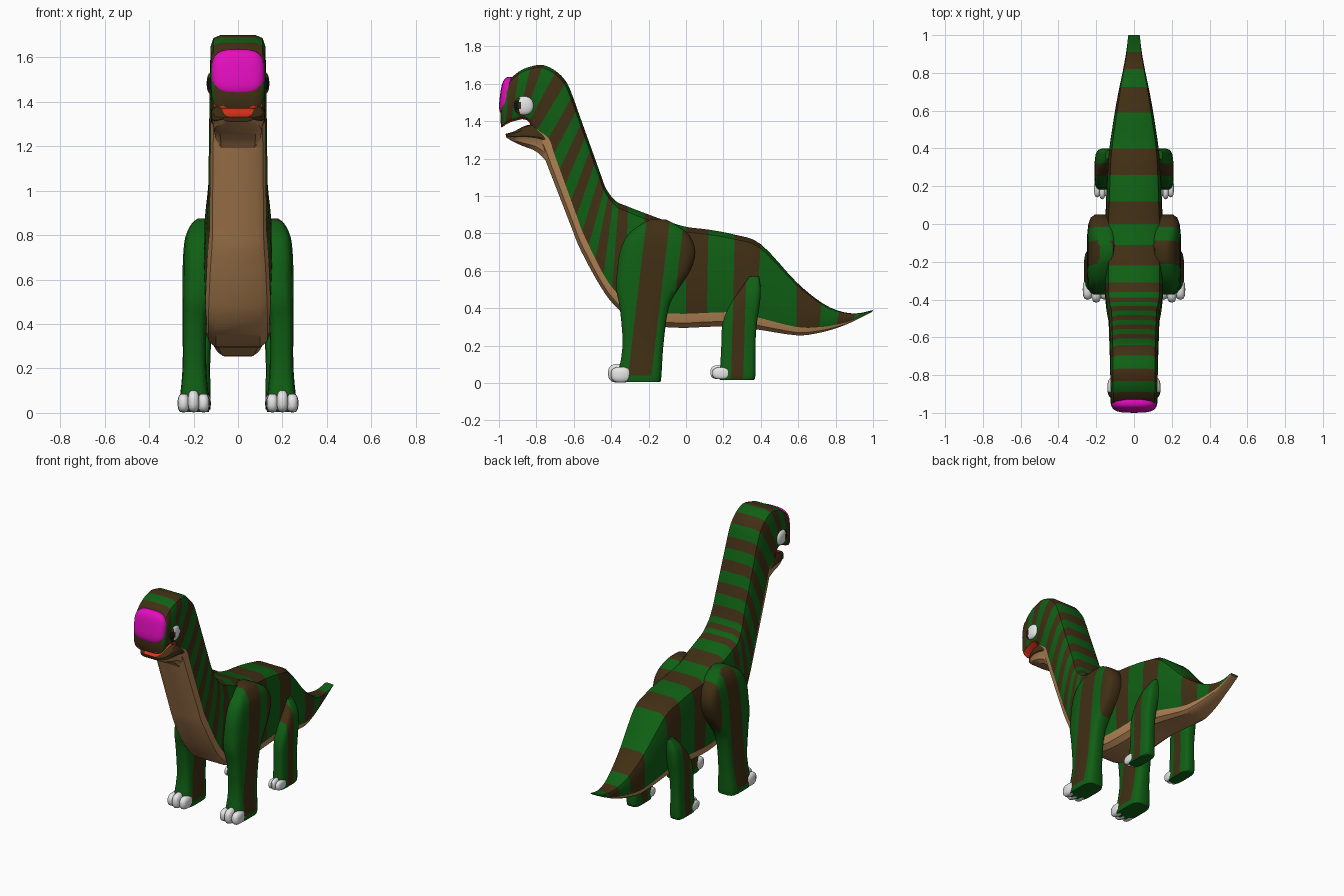
import bpy, bmesh, math
from mathutils import Vector

if "Cube" in bpy.data.objects:
    bpy.data.objects.remove(bpy.data.objects["Cube"])

COLOURS = [("green", (0.005, 0.115, 0.007)), ("dark_brown", (0.052, 0.028, 0.007)),
           ("belly_tan", (0.45, 0.23, 0.09)), ("magenta", (0.78, 0.004, 0.52)),
           ("claw_white", (0.8, 0.8, 0.8)), ("mouth_red", (0.8, 0.035, 0.01)),
           ("pupil_black", (0.005, 0.005, 0.005))]
MATS = []
for n, c in COLOURS:
    m = bpy.data.materials.new(n)
    m.diffuse_color = (*c, 1)
    m.use_nodes = True
    m.node_tree.nodes["Principled BSDF"].inputs["Base Color"].default_value = m.diffuse_color
    MATS.append(m)
GREEN, BROWN, TAN, PINK, WHITE, RED, BLACK = range(7)


def finish(bm, name, angle=35):
    bmesh.ops.recalc_face_normals(bm, faces=bm.faces)
    me = bpy.data.meshes.new(name)
    bm.to_mesh(me)
    bm.free()
    ob = bpy.data.objects.new(name, me)
    for m in MATS:
        me.materials.append(m)
    bpy.context.collection.objects.link(ob)
    bpy.context.view_layer.objects.active = ob
    ob.select_set(True)
    bpy.ops.object.shade_smooth_by_angle(angle=math.radians(angle))
    ob.select_set(False)
    return ob


def loft(rings, colour):
    """Skin a list of point rings; colour(i, j) picks the material."""
    bm = bmesh.new()
    vs = [[bm.verts.new(p) for p in r] for r in rings]
    n = len(rings[0])
    for i in range(len(vs) - 1):
        for j in range(n):
            k = (j + 1) % n
            f = bm.faces.new((vs[i][j], vs[i][k], vs[i + 1][k], vs[i + 1][j]))
            f.material_index = colour(i, j)
    for i in (0, len(vs) - 1):
        bm.faces.new(vs[i]).material_index = colour(min(i, len(vs) - 2), 2)
    return bm


def spline(rows, sub):
    """Catmull-Rom through tuples of numbers."""
    out = []
    for i in range(len(rows) - 1):
        p = [rows[max(0, min(len(rows) - 1, i + k))] for k in (-1, 0, 1, 2)]
        for s in range(sub):
            t = s / sub
            out.append([b + 0.5 * t * (c - a + t * (2 * a - 5 * b + 4 * c - d + t * (3 * (b - c) + d - a)))
                        for a, b, c, d in zip(*p)])
    return out + [list(rows[-1])]


def section(row):
    """Rounded box section between a top and a bottom point (seen from the side)."""
    ty, tz, by, bz, w, d = row
    f = min(0.45, d / max(0.01, math.hypot(ty - by, tz - bz)))
    half = [(.62, 0), (.9, .05), (1, .18), (1.02, .5), (.97, 1 - f), (.88, 1 - .35 * f), (.66, 1)]
    full = half + [(-u, v) for u, v in reversed(half)]
    return [(u * w, ty + (by - ty) * v, tz + (bz - tz) * v) for u, v in full]


# Body from tail tip to snout: top y,z, bottom y,z, half width; one row per stripe edge
body = [(1.0, .39, .995, .38, .03), (.91, .372, .885, .325, .042), (.82, .385, .80, .292, .058),
        (.725, .43, .71, .268, .077), (.59, .54, .59, .255, .1), (.40, .742, .37, .288, .13),
        (.26, .793, .25, .302, .14), (.12, .82, .11, .30, .145), (0, .835, 0, .295, .15),
        (-.11, .868, -.12, .30, .15), (-.22, .908, -.24, .325, .15), (-.31, .943, -.33, .368, .15),
        (-.36, .963, -.40, .435, .15), (-.388, .985, -.45, .505, .147), (-.412, 1.015, -.50, .59, .143),
        (-.433, 1.05, -.54, .665, .138)]
neck = [(-.458 - .0247 * i, 1.12 + .069 * i, -.577 - .0325 * i, .74 + .084 * i, .132 - .001 * i)
        for i in range(7)]
head = [(-.64, 1.61, -.81, 1.33, .125), (-.695, 1.667, -.84, 1.395, .124), (-.765, 1.70, -.87, 1.41, .123),
        (-.83, 1.692, -.90, 1.405, .123), (-.89, 1.667, -.935, 1.395, .122), (-.945, 1.615, -.965, 1.38, .12),
        (-.98, 1.53, -.983, 1.367, .105), (-.992, 1.44, -.99, 1.372, .075)]
rows = body + neck + head
n_neck, SUB = len(body) + len(neck), 4


def belly_depth(i, y):
    if i >= n_neck:
        return .03
    return .075 if y < .3 else max(.004, .075 * (1.02 - y) / .72)


def body_colour(i, j):
    k = i // SUB
    if 4 <= j <= 8:
        if k < n_neck:
            return TAN
        if 5 <= j <= 7:
            return RED
    return BROWN if k % 2 else GREEN


full = [(*r, belly_depth(i, r[0])) for i, r in enumerate(rows)]
finish(loft([section(r) for r in spline(full, SUB)], body_colour), "striped_body")

# Lower jaw with red mouth floor
jaw = [(-.70, 1.40, -.745, 1.185, .112, .09), (-.78, 1.39, -.80, 1.237, .119, .09),
       (-.86, 1.375, -.87, 1.266, .117, .07), (-.92, 1.345, -.92, 1.288, .1, .03),
       (-.965, 1.332, -.96, 1.312, .065, .008)]
finish(loft([section(r) for r in spline(jaw, 4)],
            lambda i, j: TAN if 4 <= j <= 8 else RED if j == 13 else BROWN), "lower_jaw")


def leg(name, s, levels, slope, cuts):
    """Leg lofted over height; slanted stripe lines are cut into the mesh."""
    rings = []
    for z, y0, y1, x0, x1 in spline(levels, 3):
        ring = []
        for k in range(16):
            a = 2 * math.pi * (k + .5) / 16
            c, q = math.cos(a), math.sin(a)
            u, v = (math.copysign(abs(t) ** .5, t) for t in (c, q))
            ring.append((s * ((x0 + x1) / 2 + u * (x1 - x0) / 2), (y0 + y1) / 2 + v * (y1 - y0) / 2, z))
        rings.append(ring)
    bm = loft(rings, lambda i, j: GREEN)
    for c in cuts:
        bmesh.ops.bisect_plane(bm, geom=bm.verts[:] + bm.edges[:] + bm.faces[:],
                               plane_co=(0, c, 0), plane_no=Vector((0, 1, -slope)))
    for f in bm.faces:
        p = f.calc_center_median()
        crossed = sum(p.y - slope * p.z > c for c in cuts)
        f.material_index = BROWN if crossed % 2 and f.normal.z > -.9 and p.z > .03 else GREEN
    finish(bm, name, 40)


def blob(name, centre, radii, power=1.0, tilt=0.0, colour=lambda p: WHITE, seg=16):
    """Squared-off ellipsoid; colour(p) sees the unit-size point."""
    bm = bmesh.new()
    bmesh.ops.create_uvsphere(bm, u_segments=seg, v_segments=seg * 3 // 4, radius=1)
    for f in bm.faces:
        f.material_index = colour(f.calc_center_median())
    for v in bm.verts:
        x, y, z = (math.copysign(abs(t) ** power, t) * r for t, r in zip(v.co, radii))
        c, q = math.cos(tilt), math.sin(tilt)
        v.co = Vector((x, y * c - z * q, y * q + z * c)) + Vector(centre)
    finish(bm, name, 50)


def eye_colour(p):
    if p.y < -.35:
        return BLACK if p.y < -.5 and abs(p.z) < .45 else BROWN
    return WHITE


front = [(0.005, -.36, -.135, .13, .262), (.04, -.365, -.13, .128, .265), (.2, -.34, -.12, .142, .25),
         (.4, -.355, -.092, .14, .25), (.5, -.375, -.04, .12, .25), (.6, -.37, .025, .1, .25),
         (.7, -.355, .052, .1, .248), (.79, -.315, .02, .1, .238), (.85, -.24, -.06, .1, .21),
         (.875, -.19, -.11, .11, .18)]
rear = [(0.015, .18, .36, .125, .205), (.04, .18, .372, .122, .21), (.2, .188, .372, .125, .205),
        (.32, .195, .38, .12, .208), (.42, .235, .395, .11, .205), (.5, .29, .40, .1, .19),
        (.57, .34, .39, .1, .15)]
for s, side in ((1, "left"), (-1, "right")):
    leg(f"front_leg_{side}", s, front, .12, (-.315, -.19, -.115))
    leg(f"rear_leg_{side}", s, rear, .03, (.24, .305))
    # Toes: three claws per foot, the middle one largest
    for k in (-1, 0, 1):
        big = 1.0 if k == 0 else .85
        blob(f"front_toe_{side}_{k + 2}", (s * (.2 + .045 * k), -.362 + .015 * abs(k), .052 * big),
             (.027, .055, .05 * big), .75, seg=12)
        blob(f"rear_toe_{side}_{k + 2}", (s * (.168 + .027 * k), .18 + .01 * abs(k), .018 + .04 * big),
             (.017, .05, .038 * big), .75, seg=12)
    # Eyes looking forward
    blob(f"eye_{side}", (s * .12, -.867, 1.483), (.021, .052, .05), .9, 0, eye_colour, 24)

# Magenta crest covering the forehead
blob("forehead_crest", (0, -.943, 1.53), (.12, .052, .106), .62, -.13, lambda p: PINK, 24)
